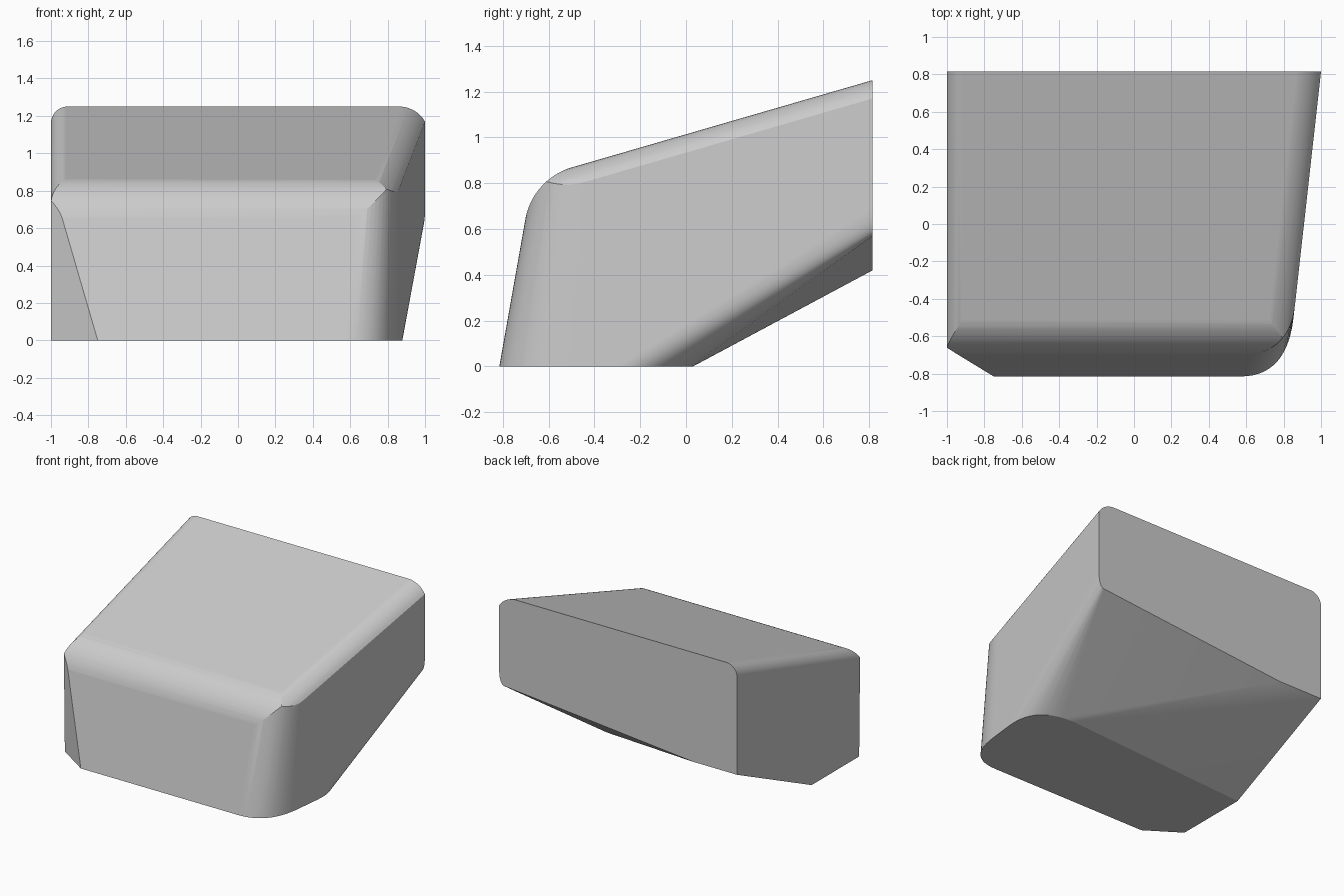
import bpy, bmesh
from math import sin, cos, tan, atan, radians
from mathutils import Vector

cube = bpy.data.objects.get("Cube")
if cube:
    bpy.data.objects.remove(cube, do_unlink=True)

BACK, TOP, HIGH = 0.815, 1.25, 1.6
SLOPE = 0.29      # rise of the top face towards the back
LEAN = 0.177      # backward lean of the front face


def side_x(y):
    return 0.909 + 0.112 * y


def front_y(z):
    return -BACK + LEAN * z


def bend(a, b, c, steps=14):
    """Rounded corner from a to c, with the sharp corner at b."""
    a, b, c = Vector(a), Vector(b), Vector(c)
    ts = [i / steps for i in range(steps + 1)]
    return [a * (1 - t) ** 2 + b * 2 * t * (1 - t) + c * t * t for t in ts]


def rehull(bm):
    """Close the solid again round its remaining corners."""
    pts = [v.co.copy() for v in bm.verts]
    bm.clear()
    for p in pts:
        bm.verts.new(p)
    bmesh.ops.remove_doubles(bm, verts=bm.verts[:], dist=0.0005)
    res = bmesh.ops.convex_hull(bm, input=bm.verts[:])
    loose = [v for v in bm.verts if not v.link_faces]
    bmesh.ops.delete(bm, geom=loose, context='VERTS')


def shave(bm, point, normal):
    geom = bm.verts[:] + bm.edges[:] + bm.faces[:]
    bmesh.ops.bisect_plane(bm, geom=geom, dist=1e-5, plane_co=point,
                           plane_no=normal, clear_outer=True)
    rehull(bm)


# Body: floor outline, back outline and front uprights
points = [(-1, -0.08, 0), (-1, -0.65, 0), (-0.75, -BACK, 0),
          (-1, front_y(0.86), 0.86), (-1, front_y(HIGH), HIGH),
          (-1, BACK, HIGH), (1, BACK, HIGH),
          (-1, BACK, 0.42), (-0.63, BACK, 0.42)]
# Large rounded front corner
for z, x, y in ((0, 0.57, -0.5), (HIGH, 0.70, -0.37)):
    f = front_y(z)
    points += bend((x, f, z), (side_x(f), f, z), (side_x(y), y, z))
# Rounded lower edge running up to the back
points += bend((0.57, 0.03, 0), (side_x(0.03), 0.03, 0), (side_x(-0.3), -0.3, 0))
points += bend((0.955, BACK, 0.57), (1, BACK, 0.575), (1, BACK, 0.7))

bm = bmesh.new()
for p in points:
    bm.verts.new(p)
rehull(bm)

# Sloping top with its rounded left and right edges
for x, radius, sweep, drift in ((-0.91, 0.09, -90, 0), (0.86, 0.162, 59.5, 0.112)):
    along = Vector((drift, 1, SLOPE))
    steps = 9
    for i in range(steps):
        a = radians(sweep) * i / (steps - 0.5)
        point = Vector((x + radius * sin(a), BACK, TOP - radius + radius * cos(a)))
        shave(bm, point, Vector((cos(a), 0, -sin(a))).cross(along))

# Rounded edge between front and top
top0 = TOP - SLOPE * BACK
cz = (top0 - SLOPE * BACK) / (1 - SLOPE * LEAN)
corner = Vector((0, front_y(cz), cz))
n_front = Vector((0, -1, LEAN)).normalized()
n_top = Vector((0, -SLOPE, 1)).normalized()
half = n_front.angle(n_top) / 2
radius = 0.18 / tan(half)
centre = corner - (n_front + n_top).normalized() * radius / cos(half)
for i in range(1, 12):
    n = n_front.slerp(n_top, i / 12)
    shave(bm, centre + n * radius, n)

bmesh.ops.dissolve_limit(bm, angle_limit=radians(0.6), verts=bm.verts[:], edges=bm.edges[:])
bmesh.ops.recalc_face_normals(bm, faces=bm.faces[:])
mesh = bpy.data.meshes.new("wedge_body")
bm.to_mesh(mesh)
bm.free()
body = bpy.data.objects.new("wedge_body", mesh)
bpy.context.collection.objects.link(body)

# Plain grey material
grey = bpy.data.materials.new("plain_grey")
grey.use_nodes = True
colour = (0.6, 0.6, 0.6, 1)
grey.diffuse_color = colour
grey.node_tree.nodes["Principled BSDF"].inputs["Base Color"].default_value = colour
mesh.materials.append(grey)

# Soft shading with crisp edges
bpy.context.view_layer.objects.active = body
body.select_set(True)
bpy.ops.object.shade_smooth_by_angle(angle=radians(18))
weighted = body.modifiers.new("weighted_normals", 'WEIGHTED_NORMAL')
weighted.keep_sharp = True
